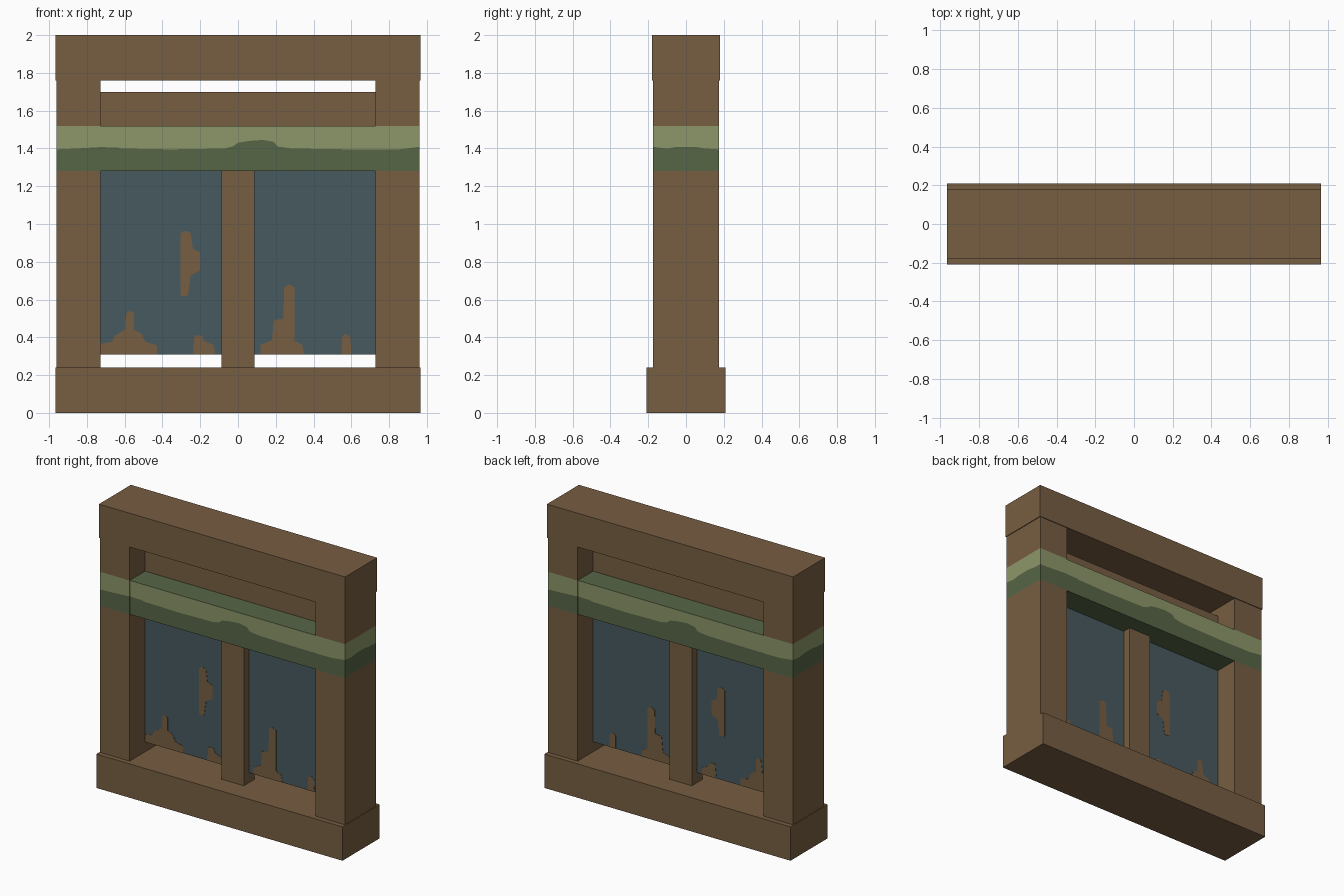
import bpy, bmesh

if "Cube" in bpy.data.objects:
    bpy.data.objects.remove(bpy.data.objects["Cube"])


def material(name, rgb):
    m = bpy.data.materials.new(name)
    m.diffuse_color = (*rgb, 1)
    m.use_nodes = True
    m.node_tree.nodes["Principled BSDF"].inputs["Base Color"].default_value = m.diffuse_color
    return m


WOOD = material("brown wood", (0.185, 0.112, 0.054))
LIGHT = material("light green", (0.265, 0.305, 0.143))
DARK = material("dark green", (0.095, 0.132, 0.061))
BLUE = material("slate blue", (0.064, 0.102, 0.117))


def finish(name, bm, mats):
    bmesh.ops.recalc_face_normals(bm, faces=bm.faces[:])
    me = bpy.data.meshes.new(name)
    bm.to_mesh(me)
    bm.free()
    for m in mats:
        me.materials.append(m)
    ob = bpy.data.objects.new(name, me)
    bpy.context.collection.objects.link(ob)
    return ob


def stack(name, outline, heights, layer_mats, cap_mats, mats):
    """Prism of stacked layers; each height is a number or a function of x, y."""
    bm = bmesh.new()
    rings = [[bm.verts.new((x, y, h(x, y) if callable(h) else h)) for x, y in outline]
             for h in heights]
    n = len(outline)
    for a, b, mi in zip(rings, rings[1:], layer_mats):
        for i in range(n):
            j = (i + 1) % n
            bm.faces.new((a[i], a[j], b[j], b[i])).material_index = mi
    bm.faces.new(rings[0][::-1]).material_index = cap_mats[0]
    bm.faces.new(rings[-1]).material_index = cap_mats[1]
    return finish(name, bm, mats)


def box(name, x, y, z0, z1):
    return stack(name, [(-x, -y), (x, -y), (x, y), (-x, y)], [z0, z1], [0], [0, 0], [WOOD])


# Wavy border between the two greens, as seen facing either broad side
WAVE = [(-0.96, 1.395), (-0.85, 1.40), (-0.73, 1.407), (-0.64, 1.405), (-0.62, 1.40),
        (-0.36, 1.395), (-0.07, 1.40), (-0.03, 1.41), (0.0, 1.43), (0.06, 1.44),
        (0.13, 1.445), (0.19, 1.435), (0.21, 1.41), (0.28, 1.40), (0.6, 1.395),
        (0.73, 1.395), (0.85, 1.395), (0.96, 1.408)]


def border(x, y):
    if abs(x) > 0.95 and abs(y) < 0.15:
        return 1.408 if abs(y) < 0.06 else 1.40
    u = x if y < 0 else -x
    for (a, ha), (b, hb) in zip(WAVE, WAVE[1:]):
        if u <= b + 1e-6:
            return ha + (hb - ha) * max(0, u - a) / (b - a)
    return WAVE[-1][1]


def outline(x0, x1, y):
    """Rectangle with extra points where the green border bends."""
    front = [x0] + [u for u, _ in WAVE if x0 < u < x1] + [x1]
    back = [x1] + [-u for u, _ in WAVE if x0 < -u < x1] + [x0]
    sides = [-0.1, -0.05, 0.05, 0.1]
    return ([(x, -y) for x in front] + [(x1, s) for s in sides] +
            [(x, y) for x in back] + [(x0, -s) for s in sides])


# Frame beams and centre mullion
box("base_beam", 0.965, 0.208, 0, 0.24)
box("top_beam", 0.965, 0.179, 1.76, 2.0)
box("centre_mullion", 0.088, 0.06, 0.24, 1.28)

# Side posts with painted band
for side, x0, x1 in (("left", -0.96, -0.728), ("right", 0.728, 0.96)):
    stack(side + "_post", outline(x0, x1, 0.174),
          [0.24, 1.28, border, 1.52, 1.76], [0, 1, 2, 0], [0, 0], [WOOD, DARK, LIGHT])

# Mossy crossbar
stack("crossbar", outline(-0.728, 0.728, 0.172),
      [1.28, border, 1.52], [0, 1], [0, 0], [DARK, LIGHT])

# Thin central panel, blue below and wood above the crossbar
bm = bmesh.new()
rows = [[bm.verts.new((x, 0, z)) for x in (-0.728, 0.728)] for z in (0.31, 1.5, 1.7)]
for i in range(2):
    a, b = rows[i], rows[i + 1]
    bm.faces.new((a[0], a[1], b[1], b[0])).material_index = i
finish("window_panel", bm, [BLUE, WOOD])

# Worn wood patches showing on both sides of the panel
PATCHES = {
    "left_corner": [(-.728, .31), (-.43, .31), (-.43, .36), (-.49, .375), (-.51, .42),
                    (-.55, .44), (-.55, .53), (-.57, .54), (-.59, .53), (-.60, .44),
                    (-.65, .41), (-.67, .375), (-.728, .365)],
    "middle": [(-.30, .62), (-.265, .62), (-.25, .73), (-.20, .755), (-.20, .85),
               (-.24, .87), (-.25, .95), (-.28, .965), (-.305, .95), (-.305, .63)],
    "small": [(-.24, .31), (-.12, .31), (-.13, .36), (-.18, .38), (-.19, .41), (-.23, .41)],
    "tall": [(.12, .31), (.35, .31), (.34, .36), (.30, .38), (.30, .665), (.27, .68),
             (.245, .665), (.24, .50), (.19, .49), (.18, .385), (.12, .36)],
    "sliver": [(.55, .31), (.60, .31), (.595, .40), (.57, .42), (.55, .40)],
}
for name, pts in PATCHES.items():
    bm = bmesh.new()
    f = bm.faces.new([bm.verts.new((x, -0.002, z)) for x, z in pts])
    ext = bmesh.ops.extrude_face_region(bm, geom=[f], use_keep_orig=True)["geom"]
    bmesh.ops.translate(bm, vec=(0, 0.004, 0),
                        verts=[v for v in ext if isinstance(v, bmesh.types.BMVert)])
    finish(name + "_worn_patch", bm, [WOOD])
